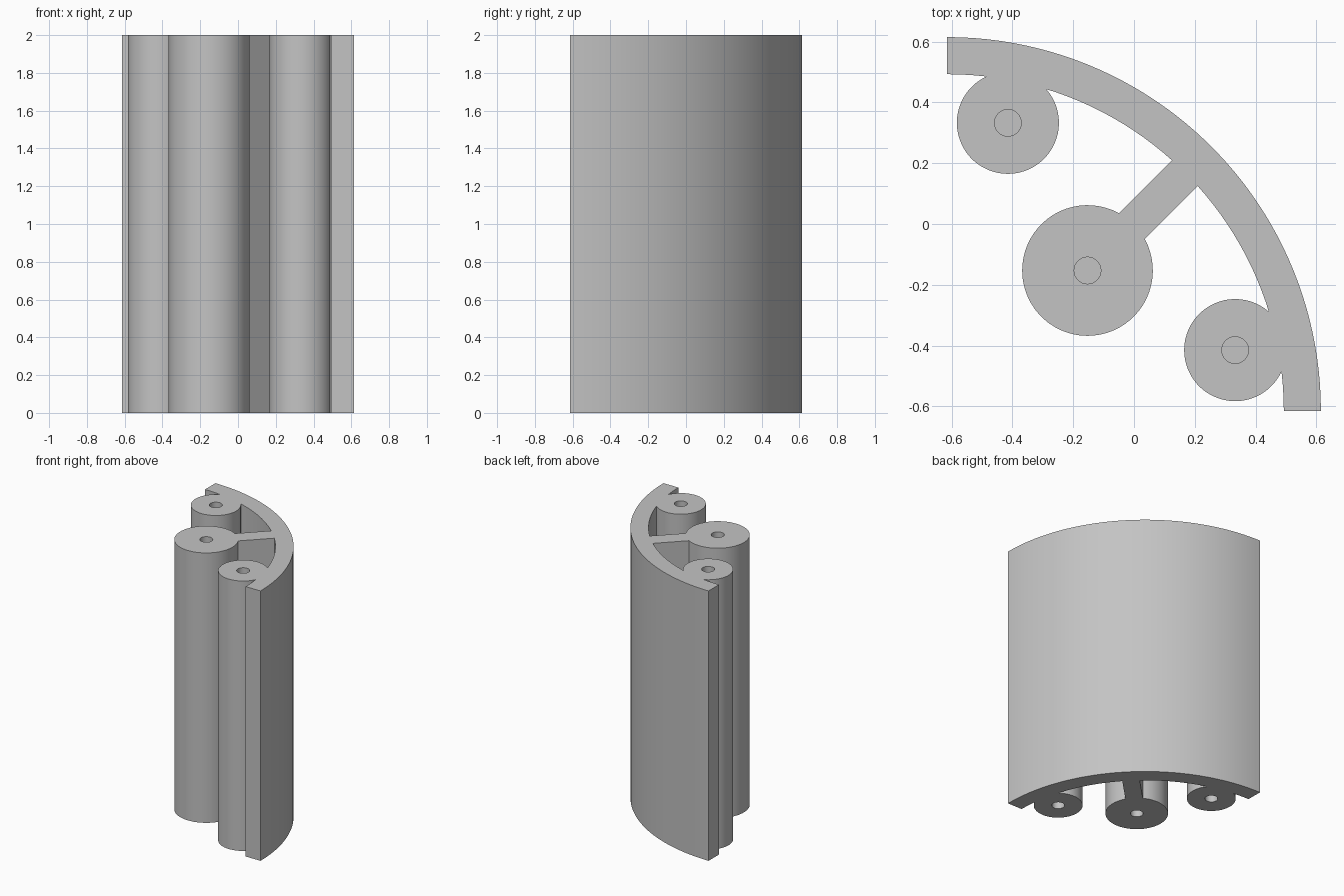
import bpy, bmesh
from math import radians, degrees, cos, sin, acos, asin, hypot, atan2, pi
from mathutils import Matrix, Vector

if "Cube" in bpy.data.objects:
    bpy.data.objects.remove(bpy.data.objects["Cube"], do_unlink=True)

HEIGHT = 2.0
CORNER = Vector((-0.615, -0.615))        # centre of the quarter-round wall
OUTER, INNER = 1.23, 1.108
WEB_HALF = 0.06
HOLE_RADIUS, HOLE_DEPTH = 0.044, 0.3
SIDE_RADIUS, MIDDLE_RADIUS = 0.168, 0.215
side_post = Vector((-0.415, 0.333))
middle_post = Vector((-0.153, -0.153))
other_post = Vector((side_post.y, side_post.x))

grey = bpy.data.materials.new("aluminium_grey")
grey.use_nodes = True
colour = (0.55, 0.55, 0.55, 1)
grey.diffuse_color = colour
grey.node_tree.nodes["Principled BSDF"].inputs["Base Color"].default_value = colour


def arc(centre, radius, start, end, step):
    """Points along an arc, angles in radians."""
    n = max(2, round(abs(end - start) / radians(step)))
    return [centre + radius * Vector((cos(a), sin(a)))
            for a in (start + (end - start) * i / n for i in range(n + 1))]


def touching(centre, radius):
    """Angles where a post merges directly into the wall."""
    d = (centre - CORNER).length
    alpha = acos((d * d + INNER ** 2 - radius ** 2) / (2 * d * INNER))
    beta = acos((INNER ** 2 - d * d - radius ** 2) / (2 * d * radius))
    return centre, radius, alpha, beta


# Cross-section: outer arc, then the inner arc interrupted by the three posts
posts = [
    touching(side_post, SIDE_RADIUS),
    (middle_post, MIDDLE_RADIUS, asin(WEB_HALF / INNER), asin(WEB_HALF / MIDDLE_RADIUS)),
    touching(other_post, SIDE_RADIUS),
]
outline = arc(CORNER, OUTER, 0, pi / 2, 2)
angle = pi / 2
for centre, radius, alpha, beta in posts:
    offset = centre - CORNER
    theta = atan2(offset.y, offset.x)
    outline += arc(CORNER, INNER, angle, theta + alpha, 2)
    outline += arc(centre, radius, theta + beta, theta + 2 * pi - beta, 6)[1 if alpha > beta else 0:]
    angle = theta - alpha
outline += arc(CORNER, INNER, angle, 0, 2)

# Extrude the cross-section into the solid profile
bm = bmesh.new()
base = bm.faces.new([bm.verts.new((p.x, p.y, 0)) for p in outline])
top = bmesh.ops.extrude_face_region(bm, geom=[base], use_keep_orig=True)["geom"]
bmesh.ops.translate(bm, vec=(0, 0, HEIGHT),
                    verts=[g for g in top if isinstance(g, bmesh.types.BMVert)])
bmesh.ops.remove_doubles(bm, verts=bm.verts, dist=1e-5)
bmesh.ops.recalc_face_normals(bm, faces=bm.faces)
mesh = bpy.data.meshes.new("corner_profile")
bm.to_mesh(mesh)
bm.free()
mesh.materials.append(grey)
profile = bpy.data.objects.new("corner_profile", mesh)
bpy.context.collection.objects.link(profile)

# Blind screw holes at both ends of every post
bm = bmesh.new()
for centre, *_ in posts:
    for z in (0, HEIGHT):
        bmesh.ops.create_cone(bm, cap_ends=True, segments=32, radius1=HOLE_RADIUS,
                              radius2=HOLE_RADIUS, depth=2 * HOLE_DEPTH,
                              matrix=Matrix.Translation((centre.x, centre.y, z)))
cut_mesh = bpy.data.meshes.new("screw_hole_cutter")
bm.to_mesh(cut_mesh)
bm.free()
cut_mesh.materials.append(grey)
cutter = bpy.data.objects.new("screw_hole_cutter", cut_mesh)
bpy.context.collection.objects.link(cutter)
cutter.hide_render = True

bpy.ops.object.select_all(action="DESELECT")
bpy.context.view_layer.objects.active = profile
profile.select_set(True)
holes = profile.modifiers.new("screw_holes", "BOOLEAN")
holes.operation, holes.solver, holes.object = "DIFFERENCE", "EXACT", cutter
bpy.ops.object.modifier_apply(modifier=holes.name)
bpy.data.objects.remove(cutter, do_unlink=True)
bpy.ops.object.shade_smooth_by_angle(angle=radians(25))
